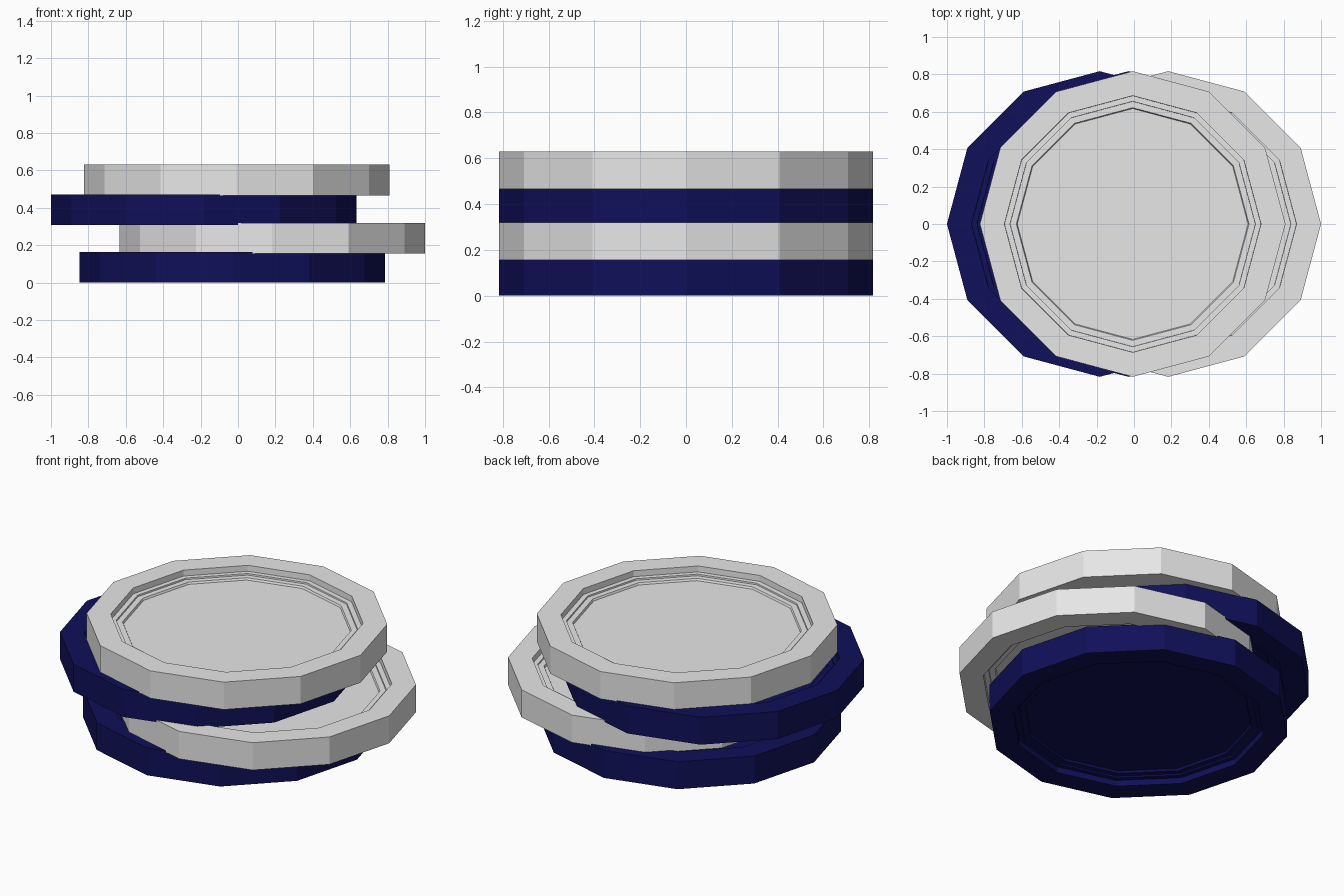
import bpy, bmesh
from math import cos, sin, pi

if "Cube" in bpy.data.objects:
    bpy.data.objects.remove(bpy.data.objects["Cube"], do_unlink=True)

SIDES = 12
THICK = 0.164
HALF = THICK / 2


def material(name, rgb):
    mat = bpy.data.materials.new(name)
    mat.use_nodes = True
    color = (*rgb, 1)
    mat.diffuse_color = color
    mat.node_tree.nodes["Principled BSDF"].inputs["Base Color"].default_value = color
    return mat


# Stepped recess from the floor out to the rim: (radius, height above mid plane)
upper = [(0.617, HALF - 0.056), (0.622, HALF - 0.044), (0.655, HALF - 0.044),
         (0.656, HALF - 0.035), (0.685, HALF - 0.035), (0.686, HALF), (0.817, HALF)]
# The underside mirrors the top
profile = upper + [(r, -h) for r, h in reversed(upper)]


def disc(name, x, base, mat):
    """Revolve the stepped profile into a twelve-sided disc."""
    bm = bmesh.new()
    rings = [[bm.verts.new((r * cos(2 * pi * i / SIDES), r * sin(2 * pi * i / SIDES), h))
              for i in range(SIDES)] for r, h in profile]
    for a, b in zip(rings, rings[1:]):
        for i in range(SIDES):
            j = (i + 1) % SIDES
            bm.faces.new((a[i], b[i], b[j], a[j]))
    bm.faces.new(rings[0])
    bm.faces.new(reversed(rings[-1]))
    bmesh.ops.recalc_face_normals(bm, faces=bm.faces)
    mesh = bpy.data.meshes.new(name)
    bm.to_mesh(mesh)
    bm.free()
    mesh.materials.append(mat)
    obj = bpy.data.objects.new(name, mesh)
    obj.location = (x, 0, base + HALF)
    bpy.context.collection.objects.link(obj)


white = material("white plastic", (0.8, 0.8, 0.8))
navy = material("navy plastic", (0.005, 0.005, 0.1))

# Loose stack of alternating discs
disc("bottom_navy_disc", -0.03, 0, navy)
disc("lower_white_disc", 0.183, 0.155, white)
disc("upper_navy_disc", -0.183, 0.307, navy)
disc("top_white_disc", -0.007, 0.466, white)
